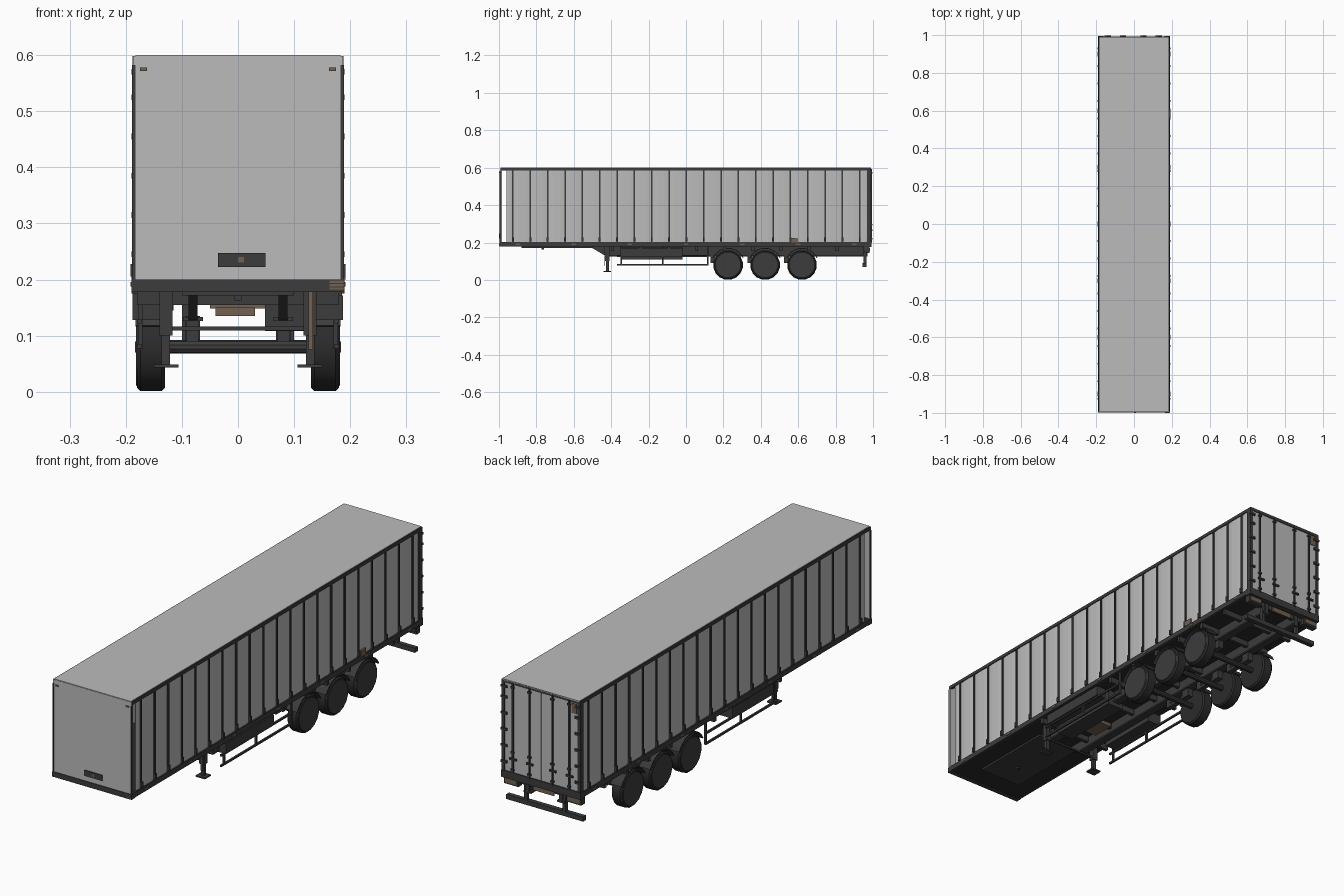
import bpy, bmesh, math
from mathutils import Vector

cube = bpy.data.objects.get("Cube")
if cube:
    bpy.data.objects.remove(cube, do_unlink=True)


def material(name, r, g, b):
    m = bpy.data.materials.new(name)
    m.use_nodes = True
    m.diffuse_color = (r, g, b, 1)
    m.node_tree.nodes["Principled BSDF"].inputs["Base Color"].default_value = (r, g, b, 1)
    return m


GREY = material("panel grey", 0.5, 0.5, 0.5)
DARK = material("frame dark grey", 0.045, 0.045, 0.045)
BLACK = material("rubber black", 0.025, 0.025, 0.025)
BROWN = material("lamp brown", 0.17, 0.12, 0.08)


def finish(name, bm, mat):
    bmesh.ops.recalc_face_normals(bm, faces=bm.faces)
    mesh = bpy.data.meshes.new(name)
    bm.to_mesh(mesh)
    bm.free()
    mesh.materials.append(mat)
    ob = bpy.data.objects.new(name, mesh)
    bpy.context.collection.objects.link(ob)
    return ob


def add_box(bm, x, y, z):
    """Add a box given its (low, high) range on each axis."""
    vs = bmesh.ops.create_cube(bm, size=1)["verts"]
    for v in vs:
        v.co = Vector([(a + b) / 2 + c * (b - a) for (a, b), c in zip((x, y, z), v.co)])


def boxes(name, mat, *ranges, mirror=False):
    bm = bmesh.new()
    for x, y, z in ranges:
        add_box(bm, x, y, z)
        if mirror:
            add_box(bm, (-x[1], -x[0]), y, z)
    return finish(name, bm, mat)


def prism(name, mat, profile, x0, x1, mirror=False):
    """Extrude a (y, z) outline from x0 to x1."""
    bm = bmesh.new()
    for s in (1, -1) if mirror else (1,):
        f = bm.faces.new([bm.verts.new((s * x0, y, z)) for y, z in profile])
        new = bmesh.ops.extrude_face_region(bm, geom=[f])["geom"]
        bmesh.ops.translate(bm, vec=(s * (x1 - x0), 0, 0),
                            verts=[v for v in new if isinstance(v, bmesh.types.BMVert)])
    return finish(name, bm, mat)


def lathe_x(name, mat, profile, y, z, sides=16, mirror=True):
    """Turn an (x, radius) profile around an axis along x."""
    bm = bmesh.new()
    for s in (1, -1) if mirror else (1,):
        rings = [[bm.verts.new((s * x, y + r * math.cos(a), z + r * math.sin(a)))
                  for a in [math.tau * (i + 0.5) / sides for i in range(sides)]]
                 for x, r in profile]
        for a, b in zip(rings, rings[1:]):
            for i in range(sides):
                j = (i + 1) % sides
                bm.faces.new((a[i], a[j], b[j], b[i]))
        bm.faces.new(rings[0])
        bm.faces.new(rings[-1])
    ob = finish(name, bm, mat)
    bpy.context.view_layer.objects.active = ob
    ob.select_set(True)
    bpy.ops.object.shade_smooth_by_angle(angle=math.radians(35))
    ob.select_set(False)
    return ob


# Cargo body shell
boxes("roof", GREY, ((-0.183, 0.183), (-0.993, 0.99), (0.594, 0.6)))
boxes("roof_rail", DARK, ((0.178, 0.188), (-0.99, 0.99), (0.584, 0.598)), mirror=True)
boxes("front_wall", GREY, ((-0.187, 0.187), (-0.995, -0.985), (0.2, 0.598)))
boxes("front_post", DARK, ((0.183, 0.189), (-0.997, -0.99), (0.2, 0.582)), mirror=True)
boxes("floor", BLACK, ((-0.183, 0.183), (-0.99, 0.98), (0.18, 0.203)))
boxes("floor_rail", DARK, ((0.178, 0.19), (-0.995, 0.985), (0.18, 0.202)), mirror=True)
boxes("front_sill", DARK, ((-0.19, 0.19), (-0.998, -0.975), (0.178, 0.2)))

# Side curtains, bulging slightly between the straps
STRAPS = [-0.925 + 0.0927 * i for i in range(21)]
EDGES = [-0.96] + STRAPS + [0.975]
bm = bmesh.new()
for s in (1, -1):
    line = []
    for a, b in zip(EDGES, EDGES[1:]):
        line += [(0.181, a), (0.1835, a + (b - a) * 0.3), (0.1835, a + (b - a) * 0.7)]
    line.append((0.181, EDGES[-1]))
    cols = [[bm.verts.new((s * x, y, z)) for z in (0.2, 0.59)] for x, y in line]
    for a, b in zip(cols, cols[1:]):
        bm.faces.new((a[0], b[0], b[1], a[1]))
curtain = finish("side_curtain", bm, GREY)
thick = curtain.modifiers.new("thickness", "SOLIDIFY")
thick.thickness = 0.002
thick.offset = 0

boxes("curtain_strap", DARK, *[((0.181, 0.187), (y - 0.004, y + 0.004), (0.2, 0.586))
                               for y in STRAPS], mirror=True)
boxes("strap_buckle", DARK, *[((0.184, 0.192), (y - 0.005, y + 0.005), (0.205, 0.228))
                              for y in STRAPS], mirror=True)
boxes("side_marker", BROWN, *[((0.188, 0.192), (y - 0.012, y + 0.012), (0.188, 0.196))
                              for y in (-0.9, -0.6, -0.3, 0, 0.3, 0.6, 0.9)], mirror=True)
boxes("side_control_box", BROWN, ((0.184, 0.192), (0.565, 0.6), (0.2, 0.225)))

# Front wall fittings
boxes("front_plate", DARK, ((-0.036, 0.049), (-0.999, -0.994), (0.222, 0.247)))
boxes("front_plate_socket", BROWN, ((0, 0.011), (-1, -0.996), (0.23, 0.24)))
boxes("front_marker", BROWN, ((0.162, 0.175), (-0.999, -0.994), (0.572, 0.578)), mirror=True)
boxes("corner_lamp", BROWN, *[((0.163, 0.188), (-1, -0.995), (z, z + 0.004))
                              for z in (0.182, 0.188, 0.194)])

# Rear doors, frame, lock rods and hinges
boxes("rear_door", GREY, ((0.001, 0.176), (0.975, 0.987), (0.205, 0.588)), mirror=True)
boxes("rear_frame", DARK, ((0.174, 0.188), (0.968, 0.99), (0.2, 0.598)), mirror=True)
boxes("rear_header", DARK, ((-0.188, 0.188), (0.972, 0.99), (0.586, 0.598)))
boxes("rear_sill", DARK, ((-0.19, 0.19), (0.965, 0.992), (0.175, 0.206)))
RODS = (-0.135, -0.055, 0.055, 0.135)
boxes("lock_rod", DARK, *[((x - 0.003, x + 0.003), (0.985, 0.994), (0.2, 0.592)) for x in RODS])
boxes("rod_bracket", DARK, *[((x - 0.007, x + 0.007), (0.986, 0.996), (z, z + 0.008))
                             for x in RODS for z in (0.215, 0.29, 0.57)])
boxes("lock_handle", DARK, *[((x - 0.02, x + 0.012), (0.99, 0.998), (0.262, 0.27)) for x in RODS])
boxes("door_hinge", DARK, *[((0.162, 0.19), (0.985, 0.994), (z, z + 0.01))
                            for z in (0.24, 0.31, 0.38, 0.45, 0.52, 0.565)], mirror=True)
boxes("door_label", BROWN, ((-0.17, -0.145), (0.984, 0.99), (0.54, 0.582)))

# Chassis beams and cross members
BEAM = [(-0.52, 0.182), (-0.43, 0.128), (0.97, 0.132), (0.97, 0.182)]
prism("chassis_beam", DARK, BEAM, 0.072, 0.088, mirror=True)
boxes("beam_flange", DARK, ((0.062, 0.098), (-0.43, 0.97), (0.126, 0.133)), mirror=True)
boxes("cross_member", DARK, *[((-0.18, 0.18), (y, y + 0.015), (0.155, 0.182))
                              for y in [-0.4 + 0.15 * i for i in range(10)]])
boxes("coupling_plate", DARK, ((-0.1, 0.1), (-0.88, -0.5), (0.172, 0.182)))
boxes("king_pin", DARK, ((-0.006, 0.006), (-0.772, -0.76), (0.163, 0.18)))
boxes("under_box", BROWN, ((-0.04, 0.03), (-0.3, -0.2), (0.135, 0.15)))

# Storage boxes
boxes("storage_box", DARK, ((0.048, 0.125), (-0.35, -0.02), (0.108, 0.176)))
boxes("side_tank", DARK, ((-0.188, -0.12), (-0.33, -0.05), (0.128, 0.176)))
boxes("side_locker", DARK, ((0.14, 0.187), (-0.35, -0.02), (0.128, 0.172)))

# Side guards
boxes("side_guard_rail", DARK, ((0.172, 0.18), (-0.37, 0.12), (0.077, 0.085)),
      ((0.172, 0.18), (-0.37, 0.12), (0.122, 0.13)), mirror=True)
boxes("side_guard_post", DARK, *[((0.17, 0.178), (y - 0.004, y + 0.004), (0.077, 0.182))
                                 for y in (-0.345, -0.125, 0.115)], mirror=True)

# Landing legs
boxes("landing_leg", DARK, ((0.117, 0.14), (-0.432, -0.408), (0.1, 0.182)),
      ((0.121, 0.136), (-0.427, -0.413), (0.045, 0.1)),
      ((0.106, 0.15), (-0.44, -0.4), (0.043, 0.049)), mirror=True)
boxes("leg_cross_bar", DARK, ((-0.12, 0.12), (-0.424, -0.416), (0.109, 0.116)))
boxes("leg_crank", BROWN, ((0.126, 0.134), (-0.437, -0.432), (0.075, 0.178)))

# Axles, wheels, suspension and mudguards
for n, y in enumerate((0.225, 0.423, 0.62), 1):
    lathe_x(f"wheel_{n}", DARK, [(0.132, 0.05), (0.138, 0.057), (0.176, 0.057), (0.179, 0.045),
                                 (0.174, 0.042), (0.174, 0.02), (0.182, 0.018)], y, 0.08)
    lathe_x(f"tyre_{n}", BLACK, [(0.13, 0.056), (0.13, 0.074), (0.136, 0.08), (0.174, 0.08),
                                 (0.18, 0.074), (0.18, 0.056)], y, 0.08)
    lathe_x(f"hub_disc_{n}", DARK, [(0.179, 0.073), (0.182, 0.069)], y, 0.08)
    lathe_x(f"axle_{n}", DARK, [(-0.135, 0.012), (0.135, 0.012)], y, 0.08, 10, mirror=False)
    boxes(f"suspension_{n}", DARK, ((0.07, 0.092), (y - 0.09, y + 0.02), (0.09, 0.102)),
          ((0.068, 0.094), (y + 0.01, y + 0.05), (0.09, 0.135)),
          ((0.07, 0.092), (y - 0.095, y - 0.07), (0.09, 0.135)), mirror=True)
    arc = [math.radians(25 + 13 * i) for i in range(11)]
    guard = [(y + r * math.cos(a), 0.08 + r * math.sin(a))
             for r, steps in ((0.091, arc), (0.087, arc[::-1])) for a in steps]
    prism(f"mudguard_{n}", DARK, guard, 0.13, 0.183, mirror=True)

# Rear underrun bumper and lamps
boxes("rear_bumper", DARK, ((-0.184, 0.184), (0.945, 0.965), (0.07, 0.09)))
boxes("bumper_post", DARK, ((0.085, 0.1), (0.95, 0.965), (0.08, 0.18)), mirror=True)
boxes("rear_lamp_box", DARK, ((0.115, 0.185), (0.955, 0.98), (0.145, 0.178)), mirror=True)
boxes("rear_lamp", BROWN, ((0.122, 0.178), (0.979, 0.983), (0.152, 0.17)), mirror=True)
boxes("number_plate", BROWN, ((-0.05, 0.05), (0.968, 0.974), (0.148, 0.17)))
